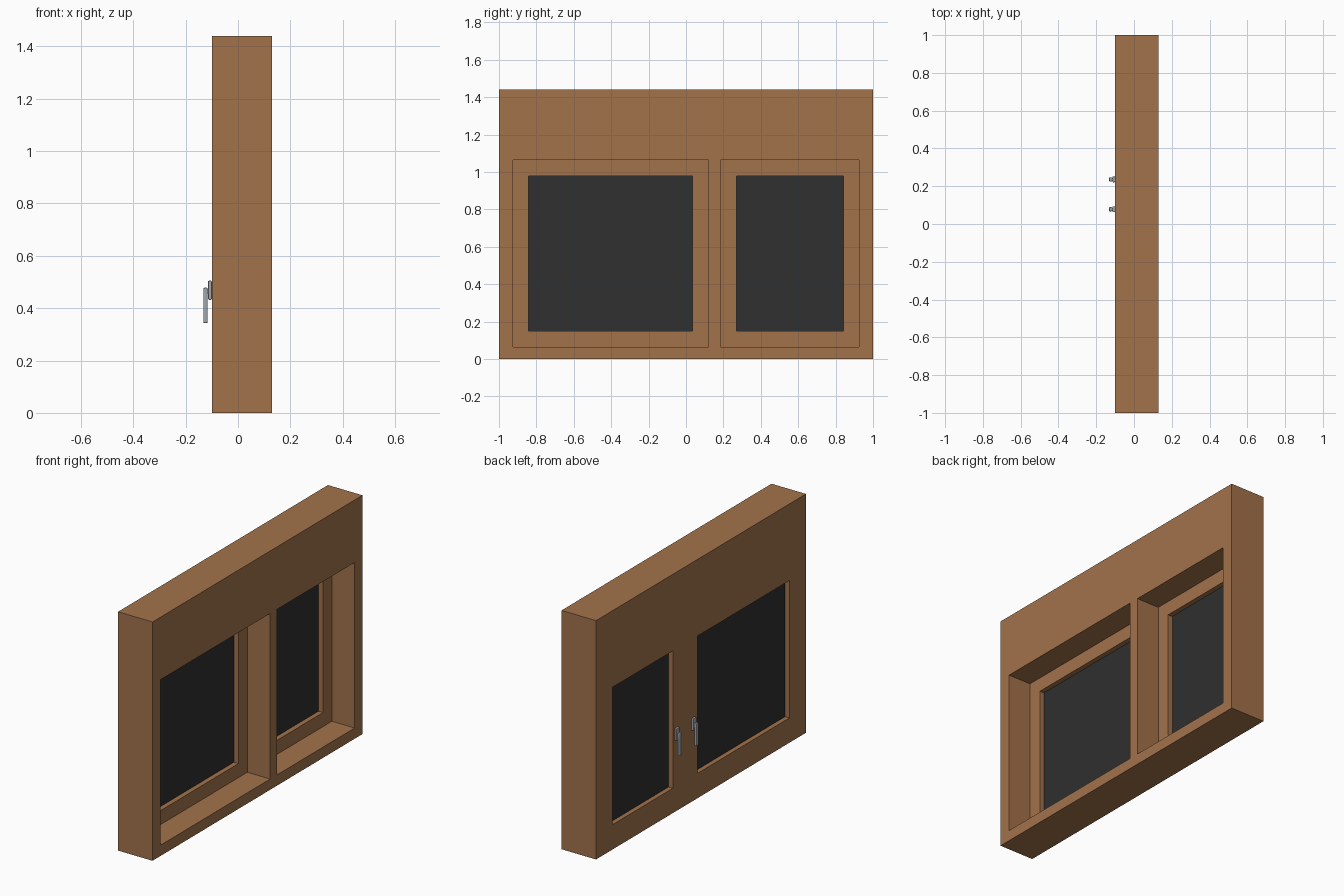
import bpy, bmesh
from mathutils import Vector

if "Cube" in bpy.data.objects:
    bpy.data.objects.remove(bpy.data.objects["Cube"])

def material(name, rgb):
    m = bpy.data.materials.new(name)
    m.diffuse_color = (*rgb, 1)
    m.use_nodes = True
    m.node_tree.nodes["Principled BSDF"].inputs["Base Color"].default_value = m.diffuse_color
    return m

WOOD = material("brown wood", (0.36, 0.168, 0.07))
GLASS = material("dark glass", (0.029, 0.029, 0.029))
METAL = material("grey metal", (0.36, 0.39, 0.42))

def box(name, x, y, z, mat, bevel=0):
    """Box from (min, max) pairs, optionally with rounded edges."""
    bm = bmesh.new()
    bmesh.ops.create_cube(bm, size=1)
    for v in bm.verts:
        v.co = Vector([(r[0] + r[1]) / 2 + c * (r[1] - r[0]) for r, c in zip((x, y, z), v.co)])
    if bevel:
        bmesh.ops.bevel(bm, geom=bm.edges[:], offset=bevel, segments=2, profile=0.5, affect='EDGES')
    me = bpy.data.meshes.new(name)
    bm.to_mesh(me)
    bm.free()
    me.materials.append(mat)
    ob = bpy.data.objects.new(name, me)
    bpy.context.collection.objects.link(ob)
    return ob

BACK, FRONT = -0.10, 0.13      # frame depth
SASH = -0.022                  # outer face of the sashes
SILL, HEAD, TOP = 0.065, 1.063, 1.44
INNER = 0.926                  # inner side of the jambs
RAIL = 0.085                   # sash member width
D = (BACK, FRONT)

# Outer frame with deep head box and mullion
box("left_jamb", D, (-1, -INNER), (0, TOP), WOOD)
box("right_jamb", D, (INNER, 1), (0, TOP), WOOD)
box("sill", D, (-INNER, INNER), (0, SILL), WOOD)
box("head_box", D, (-INNER, INNER), (HEAD, TOP), WOOD)
box("mullion", D, (0.12, 0.184), (SILL, HEAD), WOOD)

def sash(name, y0, y1):
    """Wooden sash: two stiles, two rails and a pane."""
    d = (BACK, SASH)
    a, b = y0 + RAIL, y1 - RAIL
    lo, hi = SILL + RAIL, HEAD - RAIL
    box(name + "_stile_a", d, (y0, a), (SILL, HEAD), WOOD)
    box(name + "_stile_b", d, (b, y1), (SILL, HEAD), WOOD)
    box(name + "_bottom_rail", d, (a, b), (SILL, lo), WOOD)
    box(name + "_top_rail", d, (a, b), (hi, HEAD), WOOD)
    box(name + "_pane", (-0.072, -0.052), (a, b), (lo, hi), GLASS)

sash("wide_sash", -INNER, 0.12)
sash("narrow_sash", 0.184, INNER)

# Handles on the inside, one for each sash
for name, y in (("wide_sash", 0.078), ("narrow_sash", 0.236)):
    box(name + "_handle_plate", (-0.114, BACK), (y - 0.015, y + 0.015), (0.432, 0.505), METAL, 0.003)
    box(name + "_handle_neck", (-0.122, -0.112), (y - 0.008, y + 0.008), (0.455, 0.473), METAL)
    box(name + "_handle_lever", (-0.132, -0.116), (y - 0.011, y + 0.011), (0.343, 0.478), METAL, 0.004)
